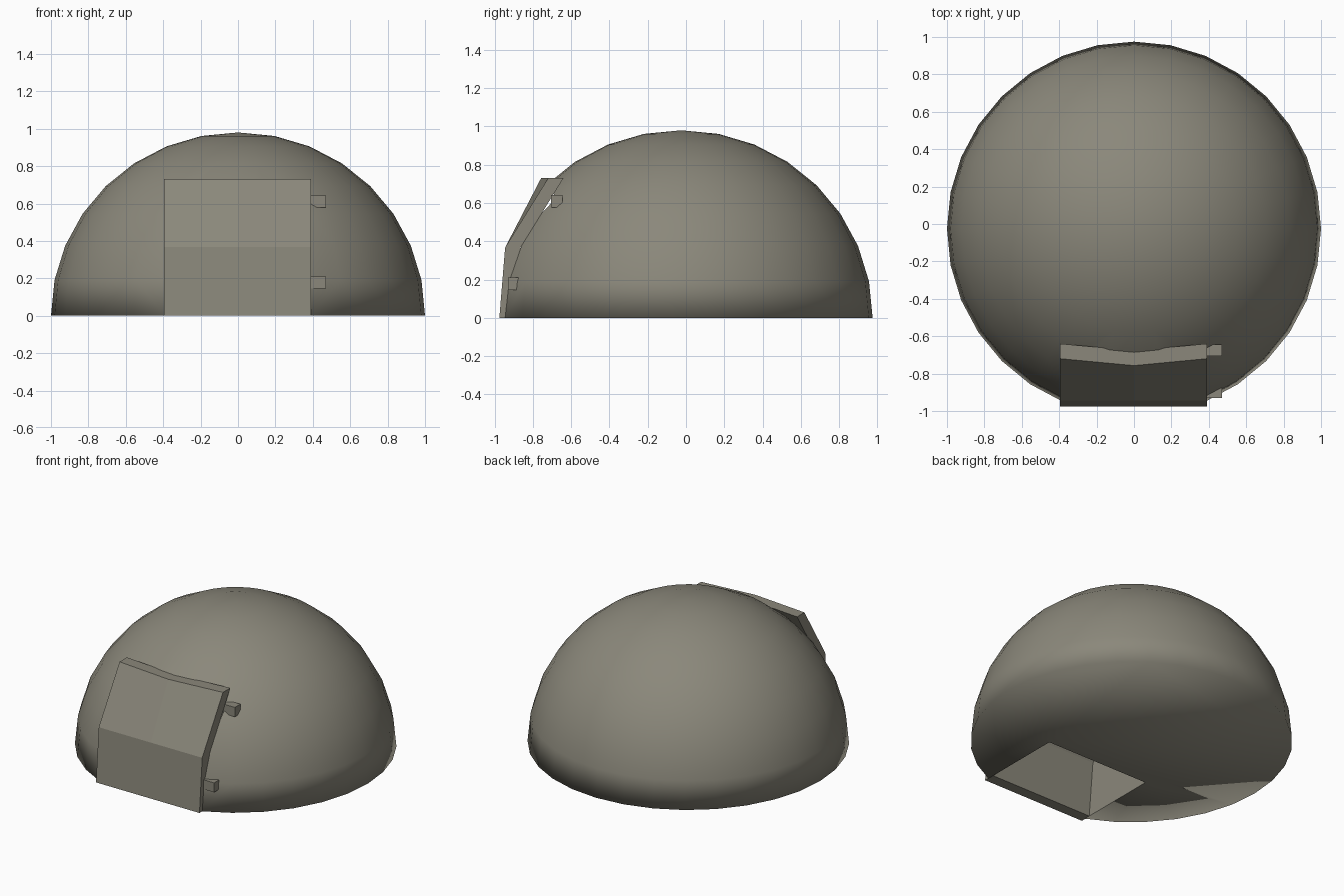
import bpy, bmesh
from mathutils import Matrix, Vector

if "Cube" in bpy.data.objects:
    bpy.data.objects.remove(bpy.data.objects["Cube"])

stone = bpy.data.materials.new("warm grey")
stone.diffuse_color = (0.257, 0.245, 0.197, 1)
stone.use_nodes = True
stone.node_tree.nodes["Principled BSDF"].inputs["Base Color"].default_value = stone.diffuse_color


def finish(name, bm, smooth=False):
    bmesh.ops.recalc_face_normals(bm, faces=bm.faces)
    for f in bm.faces:
        f.smooth = smooth
    me = bpy.data.meshes.new(name)
    bm.to_mesh(me)
    bm.free()
    me.materials.append(stone)
    ob = bpy.data.objects.new(name, me)
    bpy.context.collection.objects.link(ob)
    return ob


def loft(name, rings):
    """Skin closed (y, z) rings placed at given x positions, with end caps."""
    bm = bmesh.new()
    loops = [[bm.verts.new((x, y, z)) for y, z in ring] for x, ring in rings]
    n = len(loops[0])
    for a, b in zip(loops, loops[1:]):
        for i in range(n):
            j = (i + 1) % n
            bm.faces.new((a[i], a[j], b[j], b[i]))
    bm.faces.new(loops[0])
    bm.faces.new(loops[-1])
    return finish(name, bm)


# dome: upper half of a sphere with a closed floor
bm = bmesh.new()
bmesh.ops.create_uvsphere(bm, u_segments=32, v_segments=16, radius=1)
low = [v for v in bm.verts if v.co.z < -0.01]
bmesh.ops.delete(bm, geom=low, context='VERTS')
bmesh.ops.holes_fill(bm, edges=[e for e in bm.edges if e.is_boundary], sides=0)
bmesh.ops.transform(bm, verts=bm.verts,
                    matrix=Matrix.Translation((0, -0.025, 0)) @ Matrix.Diagonal((1, 1, 0.98, 1)))
dome = finish("dome", bm, True)

# recess behind the door, open to the floor
recess = [(-1.2, -0.1), (-0.34, -0.1), (-0.40, 0.26), (-0.69, 0.44), (-0.69, 0.72), (-1.2, 0.72)]
cutter = loft("recess_cutter", [(-0.392, recess), (0.388, recess)])
cutter.hide_render = True
cut = dome.modifiers.new("recess", 'BOOLEAN')
cut.operation = 'DIFFERENCE'
cut.solver = 'EXACT'
cut.object = cutter
bpy.context.view_layer.objects.active = dome
dome.select_set(True)
bpy.ops.object.modifier_apply(modifier="recess")
bpy.data.objects.remove(cutter)


# door: bent slab whose top edge bulges at the middle
def door_ring(bulge):
    return [(-0.975, 0), (-0.945, 0.367), (-0.72 - bulge, 0.73),
            (-0.64 - bulge, 0.73), (-0.865, 0.367), (-0.90, 0)]


loft("door", [(-0.395, door_ring(0)), (0, door_ring(0.037)), (0.39, door_ring(0))])

# hinges beside the door
for name, y, z in (("upper_hinge", -0.675, 0.61), ("lower_hinge", -0.90, 0.178)):
    bm = bmesh.new()
    bmesh.ops.create_cube(bm, size=1)
    bmesh.ops.transform(bm, verts=bm.verts,
                        matrix=Matrix.Translation((0.425, y, z)) @ Matrix.Diagonal((0.09, 0.06, 0.065, 1)))
    finish(name, bm)
